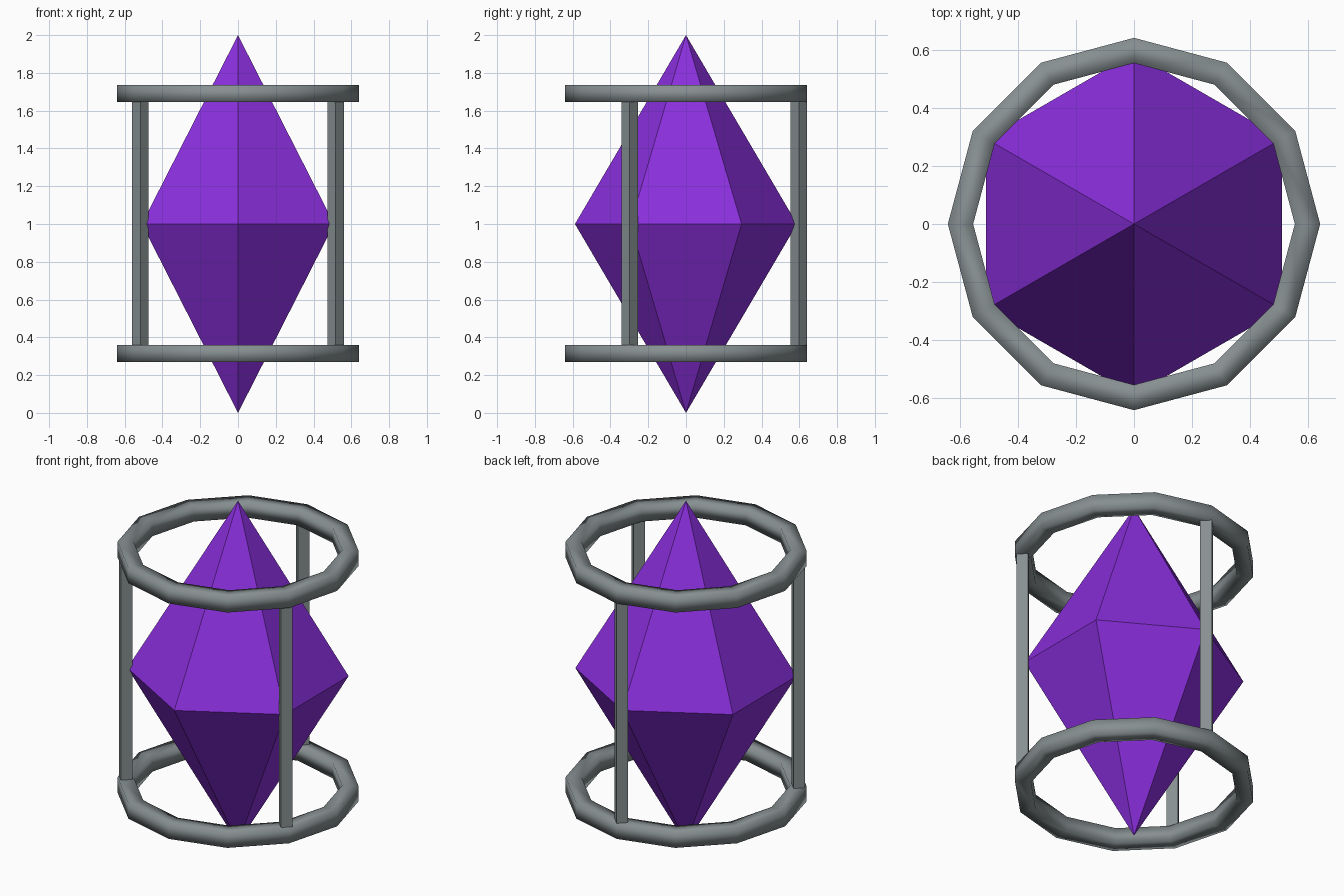
import bpy, bmesh, math
from mathutils import Matrix

if "Cube" in bpy.data.objects:
    bpy.data.objects.remove(bpy.data.objects["Cube"])


def make_material(name, rgb):
    mat = bpy.data.materials.new(name)
    mat.diffuse_color = (*rgb, 1.0)
    mat.use_nodes = True
    mat.node_tree.nodes["Principled BSDF"].inputs["Base Color"].default_value = mat.diffuse_color
    return mat


purple = make_material("violet crystal", (0.254, 0.028, 0.72))
grey = make_material("grey metal", (0.24, 0.275, 0.285))


def finish(bm, name, mat, smooth=False):
    bmesh.ops.recalc_face_normals(bm, faces=bm.faces)
    for f in bm.faces:
        f.smooth = smooth
    mesh = bpy.data.meshes.new(name)
    bm.to_mesh(mesh)
    bm.free()
    mesh.materials.append(mat)
    obj = bpy.data.objects.new(name, mesh)
    bpy.context.collection.objects.link(obj)
    return obj


RING_R, HALF_W, HALF_H = 0.597, 0.0435, 0.045
RING_Z = {"lower_ring": 0.315, "upper_ring": 1.69}


# Crystal: six-sided double pyramid with corners on the y axis
def crystal():
    bm = bmesh.new()
    top = bm.verts.new((0, 0, 2))
    bottom = bm.verts.new((0, 0, 0))
    belt = []
    for i in range(6):
        a = math.radians(90 + 60 * i)
        belt.append(bm.verts.new((0.588 * math.cos(a), 0.588 * math.sin(a), 1)))
    for i in range(6):
        a, b = belt[i], belt[(i + 1) % 6]
        bm.faces.new((a, b, top))
        bm.faces.new((b, a, bottom))
    finish(bm, "crystal", purple)


# Ring: square section swept in twelve straight segments
def ring(name, z):
    bm = bmesh.new()
    section = [(-1, -1), (1, -1), (1, 1), (-1, 1)]
    loops = []
    for i in range(12):
        a = math.radians(30 * i)
        loops.append([bm.verts.new(((RING_R + u * HALF_W) * math.cos(a),
                                    (RING_R + u * HALF_W) * math.sin(a),
                                    z + v * HALF_H)) for u, v in section])
    for i in range(12):
        p, q = loops[i], loops[(i + 1) % 12]
        for j in range(4):
            k = (j + 1) % 4
            bm.faces.new((p[j], q[j], q[k], p[k]))
    finish(bm, name, grey, smooth=True)


# Post: four-sided rod, corners along the axes, joining both rings
def post(name, angle):
    bm = bmesh.new()
    low, high = RING_Z["lower_ring"], RING_Z["upper_ring"]
    a = math.radians(angle)
    place = Matrix.Translation((RING_R * math.cos(a), RING_R * math.sin(a),
                                (low + high) / 2))
    bmesh.ops.create_cone(bm, cap_ends=True, segments=4, radius1=HALF_W,
                          radius2=HALF_W, depth=high - low, matrix=place)
    finish(bm, name, grey)


crystal()
for ring_name, height in RING_Z.items():
    ring(ring_name, height)
for post_name, angle in (("back_post", 90), ("left_post", 210), ("right_post", 330)):
    post(post_name, angle)
